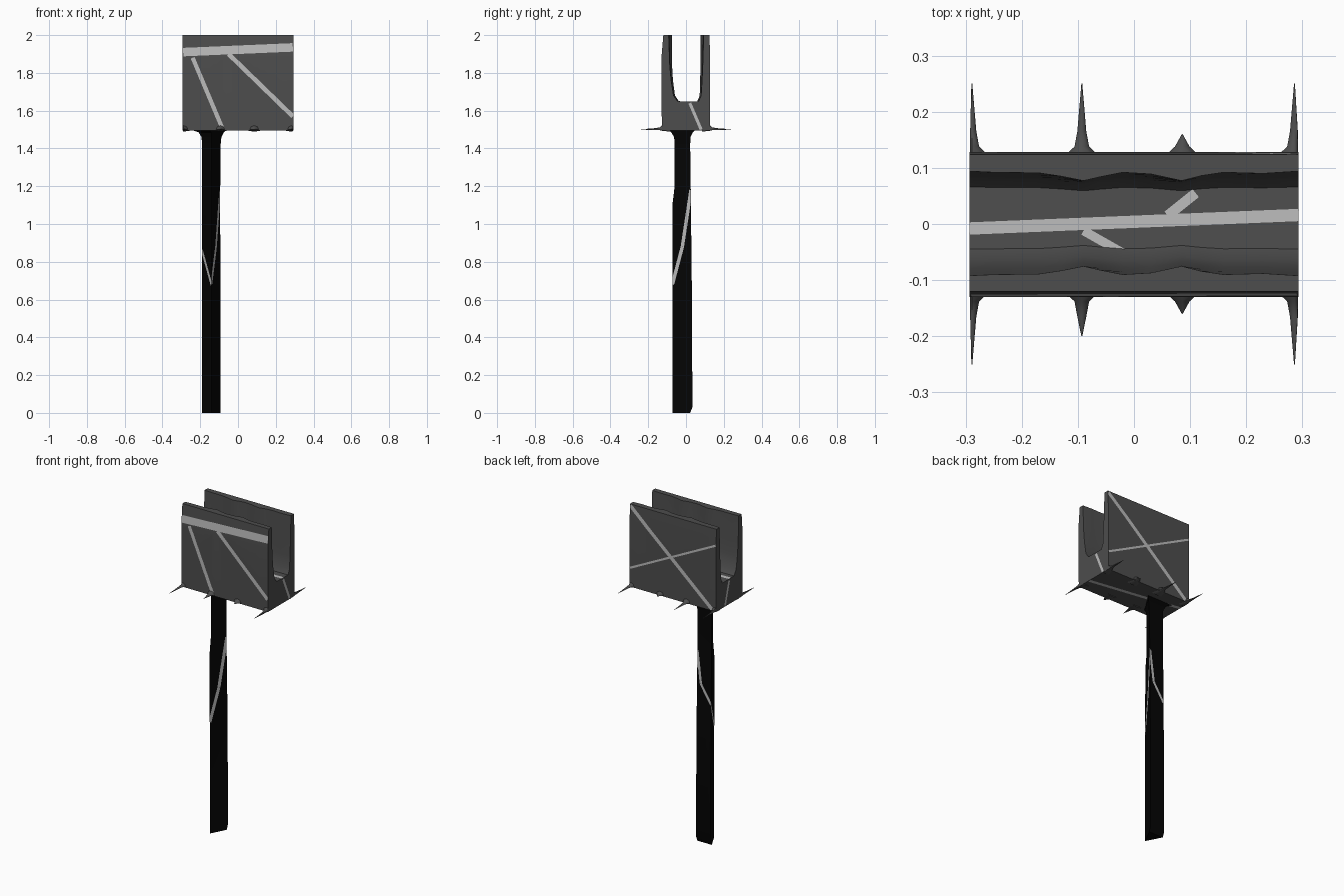
import bpy, bmesh
from math import radians, cos, sin, tau
from mathutils import Vector

if "Cube" in bpy.data.objects:
    bpy.data.objects.remove(bpy.data.objects["Cube"])


def material(name, v):
    m = bpy.data.materials.new(name)
    m.diffuse_color = (v, v, v, 1)
    m.use_nodes = True
    m.node_tree.nodes["Principled BSDF"].inputs["Base Color"].default_value = m.diffuse_color
    return m


IRON = material("dark_iron", 0.075)
BLACK = material("black_wood", 0.0015)
PALE = material("pale_seam", 0.5)


def loft(bm, rings):
    """Skin a row of equal-length closed rings and cap both ends."""
    rows = [[bm.verts.new(p) for p in r] for r in rings]
    n = len(rows[0])
    for a, b in zip(rows, rows[1:]):
        for i in range(n):
            j = (i + 1) % n
            bm.faces.new((a[i], a[j], b[j], b[i]))
    bm.faces.new(rows[0][::-1])
    bm.faces.new(rows[-1])
    bmesh.ops.recalc_face_normals(bm, faces=bm.faces)


def seam(bm, normal, points, width, inside=lambda c: True):
    """Cut a pale band along a polyline on the faces that look along normal."""
    nrm = Vector(normal).normalized()

    def chosen():
        return [f for f in bm.faces if f.normal.dot(nrm) > 0.6
                and inside(f.calc_center_median())]

    for p, q in zip(points, points[1:]):
        p, q = Vector(p), Vector(q)
        along = (q - p).normalized()
        side = along.cross(nrm).normalized()
        for co, no in ((p + side * width / 2, side), (p - side * width / 2, side),
                       (p, along), (q, along)):
            fs = chosen()
            geom = fs + list({e for f in fs for e in f.edges}) + list({v for f in fs for v in f.verts})
            bmesh.ops.bisect_plane(bm, geom=geom, plane_co=co, plane_no=no, dist=1e-5)
            bm.normal_update()
        for f in chosen():
            d = f.calc_center_median() - p
            if abs(d.dot(side)) < width / 2 and 0 < d.dot(along) < (q - p).length:
                f.material_index = 1


def finish(bm, name, mats, angle=35):
    me = bpy.data.meshes.new(name)
    bm.to_mesh(me)
    bm.free()
    ob = bpy.data.objects.new(name, me)
    bpy.context.collection.objects.link(ob)
    for m in mats:
        me.materials.append(m)
    bpy.ops.object.select_all(action='DESELECT')
    ob.select_set(True)
    bpy.context.view_layer.objects.active = ob
    bpy.ops.object.shade_smooth_by_angle(angle=radians(angle))
    return ob


# slotted head: U profile in y-z, lofted along x with bulging inner walls
outer_l = [(-.128, 1.495), (-.130, 1.88), (-.120, 2.0)]
inner = [(-.092, 2.0), (-.086, 1.84), (-.079, 1.76), (-.066, 1.68), (-.045, 1.650),
         (.066, 1.648), (.080, 1.68), (.085, 1.76), (.089, 1.85), (.094, 2.0)]
outer_r = [(.124, 2.0), (.128, 1.88), (.128, 1.495)]
sections = {-.293: 0, -.25: .002, -.17: .003, -.13: .009, -.09: .017, -.06: .010, -.02: .002,
            .03: .005, .085: .017, .12: .008, .16: .002, .23: .004, .293: 0}
rings = []
for x, b in sections.items():
    ring = [(x, y, z) for y, z in outer_l]
    ring += [(x, y - b * (.4 + (z - 1.65) * 1.7) * (1 if y > 0 else -1), z) for y, z in inner]
    ring += [(x, y, z) for y, z in outer_r]
    rings.append(ring)
bm = bmesh.new()
loft(bm, rings)

F, B, U, R, L, D = (0, -1, 0), (0, 1, 0), (0, 0, 1), (1, 0, 0), (-1, 0, 0), (0, 0, -1)


def front(c): return c.y < -.11
def back(c): return c.y > .11
def floor(c): return c.z < 1.67


# seams of the front wall
seam(bm, F, [(-.29, -.13, 1.91), (.29, -.13, 1.935)], .045, front)
seam(bm, F, [(-.24, -.13, 1.88), (-.08, -.13, 1.50)], .022, front)
seam(bm, F, [(-.05, -.13, 1.90), (.29, -.13, 1.57)], .024, front)
# seams of the back wall
seam(bm, B, [(.29, .128, 1.99), (-.27, .128, 1.50)], .024, back)
seam(bm, B, [(.29, .128, 1.61), (-.29, .128, 1.90)], .012, back)
# seams of the slot floor
seam(bm, U, [(-.293, -.008, 1.65), (.293, .016, 1.65)], .022, floor)
seam(bm, U, [(-.09, -.012, 1.65), (.03, -.08, 1.65)], .016, floor)
seam(bm, U, [(.06, .015, 1.65), (.11, .055, 1.65)], .018, floor)
# seams of the ends and the underside
seam(bm, R, [(.293, .02, 1.64), (.293, .08, 1.50)], .016)
seam(bm, L, [(-.293, 0, 1.64), (-.293, .04, 1.50)], .016)
seam(bm, D, [(-.29, .05, 1.5), (.29, -.04, 1.5)], .022)
finish(bm, "slotted_head", [IRON, PALE], 50)


# thorns drawn out of the lower edges
def thorn(name, x, side, tip, clamp=.292):
    spine = [(.042, .085), (.030, .122), (.013, .138)]
    if tip > .18:
        spine += [(.008, .165)]
    spine += [(.0008, tip)]
    rings = []
    for r, y in spine:
        ring = []
        for k in range(8):
            a = tau * k / 8
            px = max(-clamp, min(clamp, x + r * cos(a)))
            h = r * sin(a)
            ring.append((px, side * y, 1.50 + h * (.9 if h > 0 else .25)))
        rings.append(ring)
    t = bmesh.new()
    loft(t, rings)
    finish(t, name, [IRON], 60)


for side, tips in ((-1, (.25, .20, .16, .25)), (1, (.25, .25, .16, .25))):
    for i, (x, tip) in enumerate(zip((-.289, -.093, .086, .286), tips)):
        thorn(f"thorn_{'front' if side < 0 else 'back'}_{i + 1}", x, side, tip)

# three-sided post with its ridge to the front, flaring into the head
levels = [(0, -.190, -.092, -.072, .022), (.03, -.190, -.092, -.072, .034),
          (.65, -.190, -.092, -.072, .031), (1.10, -.190, -.095, -.072, .026),
          (1.20, -.190, -.094, -.060, .025), (1.42, -.190, -.092, -.060, .022),
          (1.46, -.193, -.088, -.063, .024), (1.485, -.208, -.075, -.078, .036),
          (1.50, -.250, -.060, -.095, .050)]
bm = bmesh.new()
loft(bm, [[(x0, y1, z), ((x0 + x1) / 2, y0, z), (x1, y1, z)] for z, x0, x1, y0, y1 in levels])
LF, RF = (-2, -1, 0), (2, -1, 0)
seam(bm, LF, [(-.19, .03, .86), (-.141, -.072, .68)], .020)
seam(bm, RF, [(-.141, -.072, .68), (-.115, -.02, .88), (-.094, .026, 1.18)], .020)
seam(bm, B, [(-.19, .03, .86), (-.12, .03, .97), (-.095, .03, 1.17)], .016)
finish(bm, "post", [BLACK, PALE])
